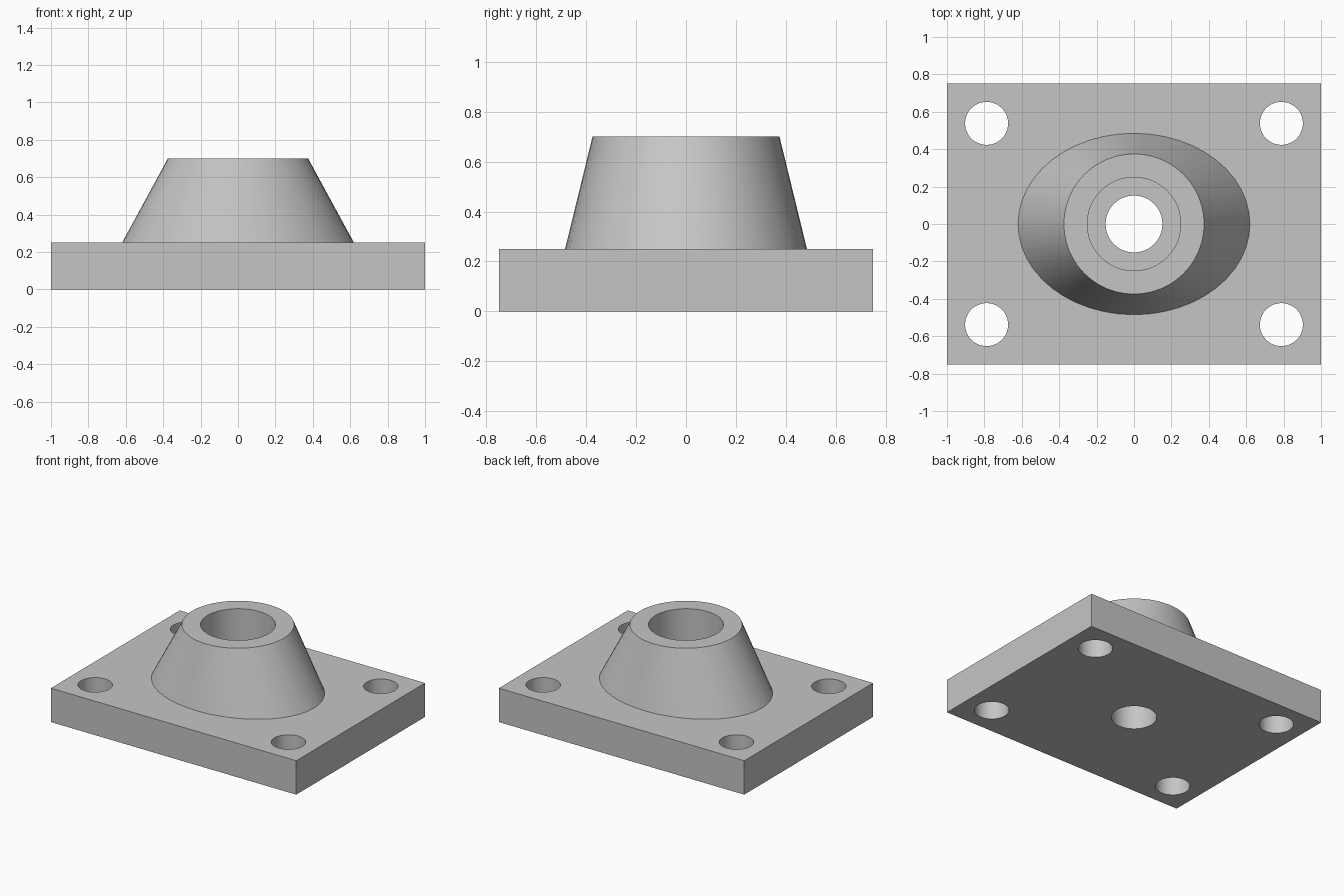
import bpy
import bmesh
from math import cos, sin, tau, radians

SEGMENTS = 48
PLATE_TOP = 0.25
BOSS_TOP = 0.70
BORE_RADIUS = 0.152
BOLT_RADIUS = 0.115

cube = bpy.data.objects.get("Cube")
if cube:
    bpy.data.objects.remove(cube, do_unlink=True)

# One plain grey for every part
grey = bpy.data.materials.new("plain grey")
grey.use_nodes = True
grey.diffuse_color = (0.56, 0.56, 0.56, 1)
grey.node_tree.nodes["Principled BSDF"].inputs["Base Color"].default_value = grey.diffuse_color


def loft(name, rings, closed_ends=False):
    """Skin a stack of (x radius, y radius, height) rings."""
    bm = bmesh.new()
    loops = []
    for rx, ry, z in rings:
        loops.append([bm.verts.new((rx * cos(tau * i / SEGMENTS), ry * sin(tau * i / SEGMENTS), z))
                      for i in range(SEGMENTS)])
    for low, high in zip(loops, loops[1:]):
        for i in range(SEGMENTS):
            j = (i + 1) % SEGMENTS
            bm.faces.new((low[i], low[j], high[j], high[i]))
    if closed_ends:
        bm.faces.new(loops[0][::-1])
        bm.faces.new(loops[-1])
    mesh = bpy.data.meshes.new(name)
    bm.to_mesh(mesh)
    bm.free()
    mesh.materials.append(grey)
    obj = bpy.data.objects.new(name, mesh)
    bpy.context.collection.objects.link(obj)
    return obj


def activate(obj):
    bpy.ops.object.select_all(action="DESELECT")
    obj.select_set(True)
    bpy.context.view_layer.objects.active = obj


def drill(target, x, y, radius):
    """Cut a vertical through hole."""
    cutter = loft("hole_cutter", [(radius, radius, -0.1), (radius, radius, PLATE_TOP + 0.1)], True)
    cutter.location = (x, y, 0)
    cutter.hide_render = True
    cut = target.modifiers.new("hole", "BOOLEAN")
    cut.operation = "DIFFERENCE"
    cut.solver = "EXACT"
    cut.object = cutter
    activate(target)
    bpy.ops.object.modifier_apply(modifier=cut.name)
    bpy.data.objects.remove(cutter, do_unlink=True)


# Base plate with four bolt holes and the central bore
bpy.ops.mesh.primitive_cube_add(size=1, location=(0, 0, PLATE_TOP / 2))
plate = bpy.context.object
plate.name = "base_plate"
plate.scale = (2, 1.5, PLATE_TOP)
bpy.ops.object.transform_apply(location=True, rotation=False, scale=True)
plate.data.materials.append(grey)
for sx in (-1, 1):
    for sy in (-1, 1):
        drill(plate, sx * 0.788, sy * 0.538, BOLT_RADIUS)
drill(plate, 0, 0, BORE_RADIUS)

# Boss: oval foot to round top, then the counterbore and bore inside it
boss = loft("tapered_boss", [
    (0.62, 0.485, PLATE_TOP),
    (0.375, 0.375, BOSS_TOP),
    (0.25, 0.25, BOSS_TOP),
    (0.25, 0.25, 0.45),
    (BORE_RADIUS, BORE_RADIUS, 0.45),
    (BORE_RADIUS, BORE_RADIUS, PLATE_TOP),
])

for part in (plate, boss):
    activate(part)
    bpy.ops.object.shade_smooth_by_angle(angle=radians(30))
